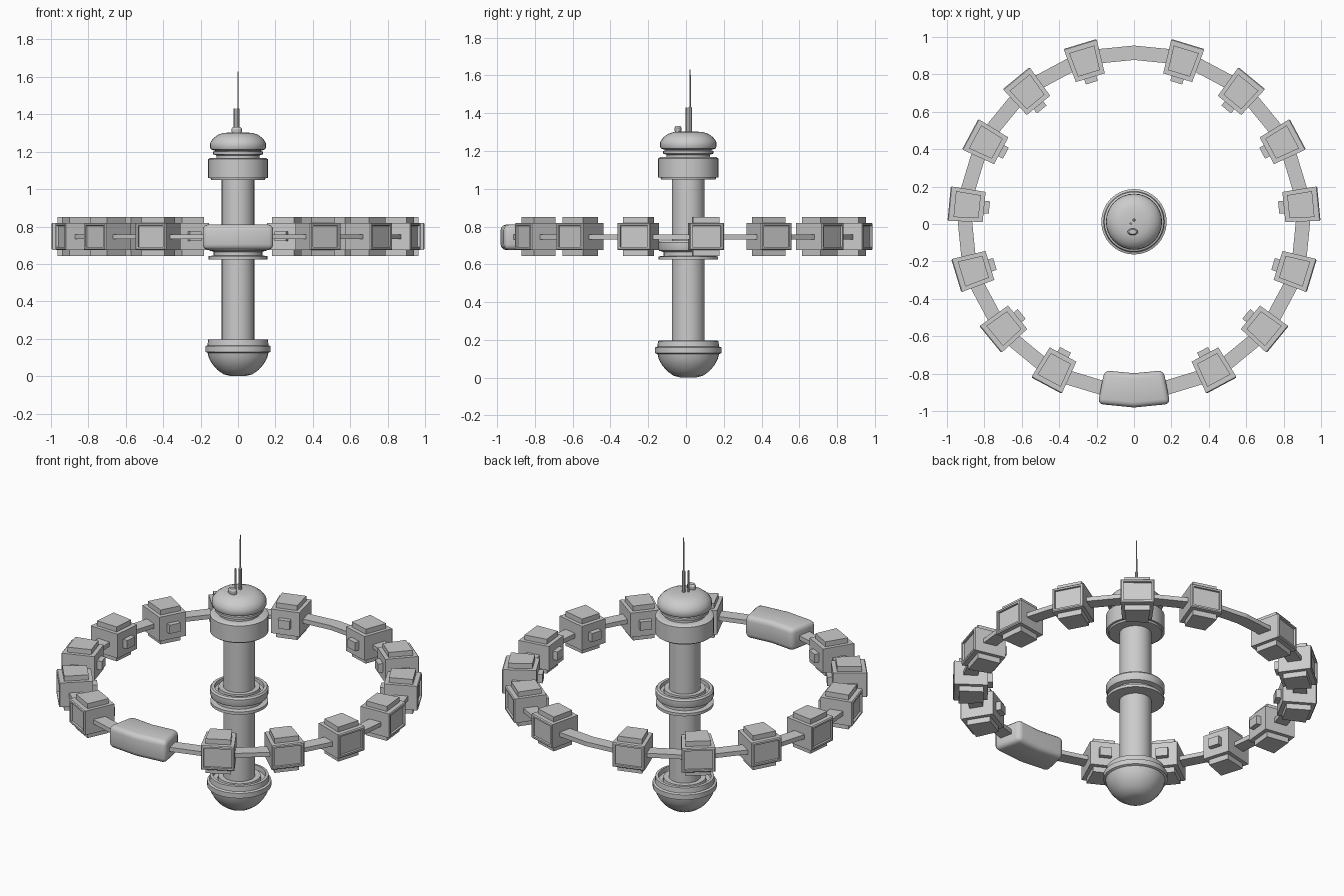
import bpy, bmesh, math
from mathutils import Vector, Matrix

if "Cube" in bpy.data.objects:
    bpy.data.objects.remove(bpy.data.objects["Cube"])

CY = 0.012          # y of the station axis
STEP = math.radians(11.25)


def finish(name, bm, smooth=None):
    bmesh.ops.remove_doubles(bm, verts=bm.verts, dist=1e-5)
    bmesh.ops.recalc_face_normals(bm, faces=bm.faces)
    me = bpy.data.meshes.new(name)
    bm.to_mesh(me)
    bm.free()
    ob = bpy.data.objects.new(name, me)
    bpy.context.collection.objects.link(ob)
    if smooth:
        bpy.ops.object.select_all(action='DESELECT')
        ob.select_set(True)
        bpy.context.view_layer.objects.active = ob
        bpy.ops.object.shade_smooth_by_angle(angle=math.radians(smooth))
    return ob


def lathe(name, profile, x=0.0, y=CY, n=32):
    bm = bmesh.new()
    vs = [bm.verts.new((x + r, y, z)) for r, z in profile]
    es = [bm.edges.new(p) for p in zip(vs, vs[1:])]
    bmesh.ops.spin(bm, geom=vs + es, cent=(x, y, 0), axis=(0, 0, 1),
                   angle=2 * math.pi, steps=n)
    return finish(name, bm, 32)


def wedge(bm, r0, r1, w0, w1, z0, z1):
    """Block along +x (radial), tangential width w0 inside and w1 outside."""
    plan = [(r0, -w0 / 2), (r1, -w1 / 2), (r1, w1 / 2), (r0, w0 / 2)]
    lo = [bm.verts.new((x, y, z0)) for x, y in plan]
    hi = [bm.verts.new((x, y, z1)) for x, y in plan]
    bm.faces.new(lo[::-1])
    bm.faces.new(hi)
    return [bm.faces.new((lo[i], lo[(i + 1) % 4], hi[(i + 1) % 4], hi[i]))
            for i in range(4)]


def arc_block(bm, r0, r1, z0, z1, start, count, closed=False):
    """Curved bar made of straight 11.25 degree segments."""
    rows = []
    for i in range(count if closed else count + 1):
        a = start + i * STEP
        rows.append([bm.verts.new((r * math.cos(a), CY + r * math.sin(a), z))
                     for r, z in ((r0, z0), (r1, z0), (r1, z1), (r0, z1))])
    for i in range(count):
        p, q = rows[i], rows[(i + 1) % len(rows)]
        for j in range(4):
            k = (j + 1) % 4
            bm.faces.new((p[j], p[k], q[k], q[j]))
    if not closed:
        bm.faces.new(rows[0])
        bm.faces.new(rows[-1][::-1])


# central column
lathe("column", [(0.087, 0.15), (0.087, 1.08)])

# lower dome with flange and recessed top
lathe("lower_dome", [(0, 0), (0.045, 0.002), (0.077, 0.01), (0.11, 0.033),
                     (0.138, 0.065), (0.156, 0.098), (0.163, 0.125),
                     (0.175, 0.13), (0.175, 0.16), (0.163, 0.165),
                     (0.16, 0.195), (0.145, 0.197), (0.143, 0.17),
                     (0.118, 0.17), (0.116, 0.19), (0.087, 0.19)])

# hub: two flanges with a waist
lathe("hub", [(0.087, 0.625), (0.13, 0.625), (0.158, 0.625), (0.158, 0.642),
              (0.13, 0.645), (0.13, 0.665), (0.155, 0.672), (0.16, 0.685),
              (0.16, 0.715), (0.152, 0.725), (0.135, 0.725), (0.133, 0.705),
              (0.115, 0.705), (0.113, 0.725), (0.087, 0.725)])

# upper collar, neck and cap
lathe("upper_collar", [(0.087, 1.05), (0.145, 1.05), (0.147, 1.06),
                       (0.16, 1.06), (0.16, 1.16), (0.148, 1.167),
                       (0.115, 1.167), (0.115, 1.18)])
lathe("neck_rings", [(0.115, 1.165), (0.115, 1.18), (0.133, 1.186),
                     (0.133, 1.2), (0.118, 1.205), (0.118, 1.22)])
lathe("cap_dome", [(0, 1.205), (0.122, 1.205), (0.145, 1.213), (0.15, 1.225),
                   (0.148, 1.25), (0.132, 1.272), (0.108, 1.29),
                   (0.078, 1.3), (0.04, 1.303), (0, 1.304)])

# antennas and sensor on the cap
lathe("tall_antenna", [(0, 1.29), (0.009, 1.29), (0.009, 1.43), (0.004, 1.435),
                       (0.003, 1.63), (0, 1.63)], 0.0, 0.022, 8)
lathe("short_antenna", [(0, 1.29), (0.006, 1.29), (0.005, 1.43), (0, 1.43)],
      -0.018, 0.003, 8)
sensor = lathe("sensor", [(0, 1.295), (0.022, 1.295), (0.028, 1.308),
                          (0.028, 1.322), (0.02, 1.333), (0, 1.333)], 0, 0, 12)
sensor.scale = (1, 0.65, 1)
sensor.location = (-0.007, -0.042, 0)

# outer ring band
bm = bmesh.new()
arc_block(bm, 0.865, 0.942, 0.732, 0.758, -math.pi / 2, 32, True)
finish("ring_band", bm)

# large docking module at the front of the ring
bm = bmesh.new()
arc_block(bm, 0.81, 0.993, 0.676, 0.81, -math.pi / 2 - STEP, 2)
bmesh.ops.recalc_face_normals(bm, faces=bm.faces)
long_edges = [e for e in bm.edges if e.calc_face_angle(0) > 1.0]
bmesh.ops.bevel(bm, geom=long_edges, offset=0.028, segments=3, profile=0.5,
                affect='EDGES')
finish("docking_module", bm, 35)

# habitat modules, one every two ring segments
for i in range(15):
    if i == 7:
        continue    # this gap is symmetric about the front module
    pass
angles = [s * (16.875 + 22.5 * k) for s in (1, -1) for k in range(7)]
for i, deg in enumerate(angles):
    bm = bmesh.new()
    sides = wedge(bm, 0.805, 0.988, 0.162, 0.184, 0.675, 0.82)
    bmesh.ops.recalc_face_normals(bm, faces=bm.faces)
    window = [sides[1]]
    bmesh.ops.inset_region(bm, faces=window, thickness=0.008, depth=0.005)
    bmesh.ops.inset_region(bm, faces=window, thickness=0.014, depth=0)
    bmesh.ops.inset_region(bm, faces=window, thickness=0.001, depth=-0.012)
    wedge(bm, 0.829, 0.963, 0.122, 0.14, 0.643, 0.68)     # bottom pad
    wedge(bm, 0.829, 0.963, 0.122, 0.14, 0.815, 0.85)     # top pad
    wedge(bm, 0.777, 0.81, 0.066, 0.068, 0.722, 0.774)    # inner hatch
    rot = Matrix.Rotation(math.radians(90 - deg), 4, 'Z')
    bmesh.ops.transform(bm, matrix=Matrix.Translation((0, CY, 0)) @ rot,
                        verts=bm.verts)
    finish("habitat_module_%02d" % (i + 1), bm)
